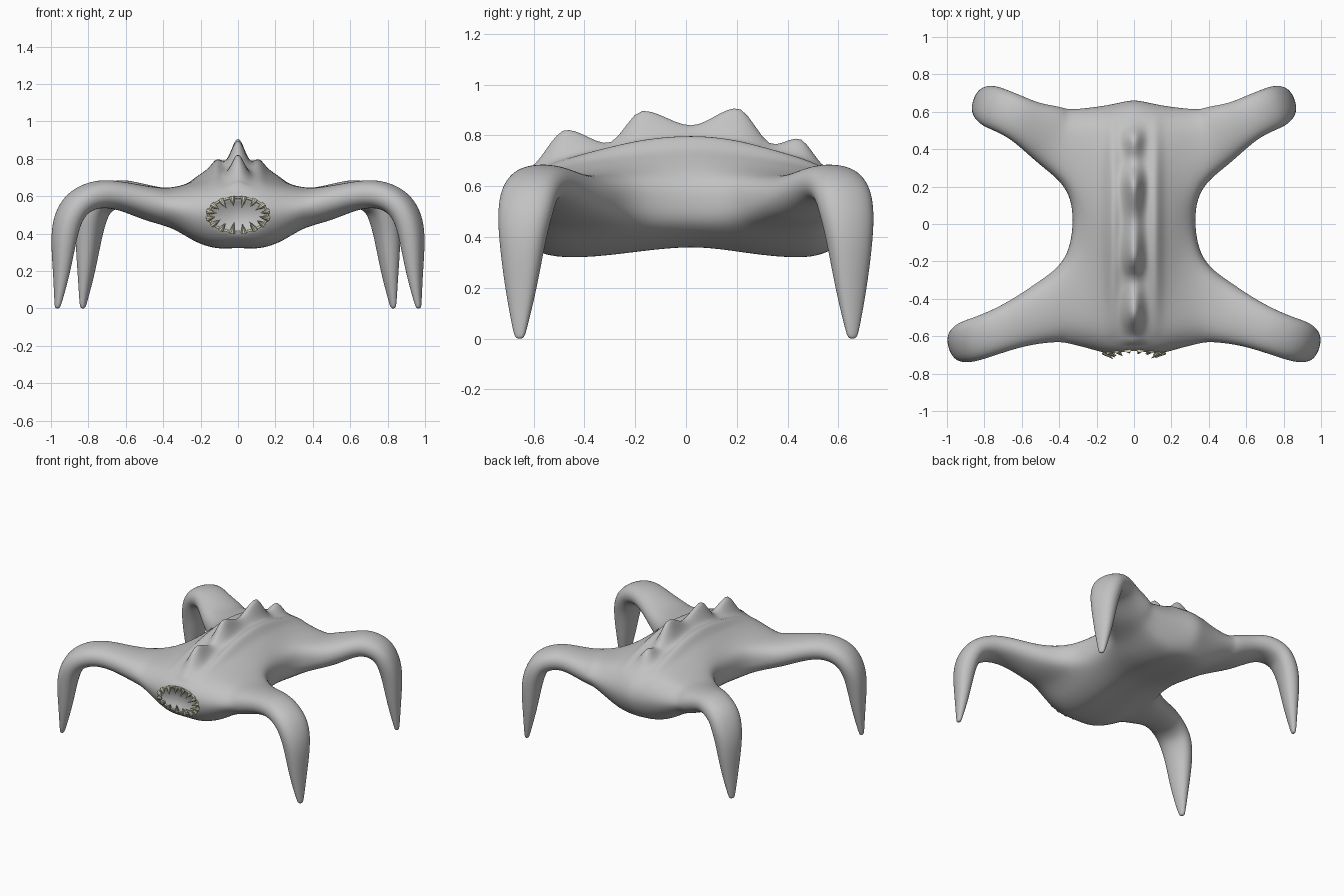
import bpy, bmesh, math
from mathutils import Vector

if "Cube" in bpy.data.objects:
    bpy.data.objects.remove(bpy.data.objects["Cube"])


def material(name, rgb):
    m = bpy.data.materials.new(name)
    m.diffuse_color = (*rgb, 1)
    m.use_nodes = True
    m.node_tree.nodes["Principled BSDF"].inputs["Base Color"].default_value = m.diffuse_color
    return m


hide_grey = material("hide grey", (0.54, 0.54, 0.54))
tooth_bone = material("tooth bone", (0.64, 0.62, 0.45))

# Body cage: a lattice of 9 x 7 columns, three levels high
X = [0, 0.07, 0.14, 0.24, 0.35]
TOP = [[.66, .66, .65, .635, .62], [.70, .70, .69, .665, .645],
       [.75, .76, .74, .68, .65], [.78, .79, .77, .70, .61]]
LOW = [[.345, .345, .35, .385, .45], [.315, .31, .315, .35, .43],
       [.34, .335, .335, .37, .44], [.375, .37, .375, .41, .46]]
FRONT = [.73, .73, .725, .695, .665]
BACK = [.695, .68, .665, .65, .64]


def lattice_point(i, j, k):
    a, row = abs(i), min(j, 6 - j)
    side = -1 if j < 3 else 1
    x = X[a]
    y = side * [.60, .47, .24, 0][row]
    z = [LOW[row][a], .52, TOP[row][a]][k]
    if row == 0:                                   # rounded end walls
        y = side * ((FRONT if j == 0 else BACK)[a] - (0 if k == 1 else .09))
    if a == 4:                                     # narrow waist
        x = [.35, .35, .345, .31][row] + (.01 if k == 1 else 0)
        if row == 2:
            y = side * .20
        if k == 1:
            z = .54
    if j == 3:
        y = .03
    return (math.copysign(x, i), y, z)


bm = bmesh.new()
grid = {(i, j, k): bm.verts.new(lattice_point(i, j, k))
        for i in range(-4, 5) for j in range(7) for k in range(3)
        if abs(i) == 4 or j in (0, 6) or k != 1}


def quad(*keys):
    bm.faces.new([grid[key] for key in keys])


for i in range(-4, 4):
    for j in range(6):
        for k in (0, 2):
            quad((i, j, k), (i + 1, j, k), (i + 1, j + 1, k), (i, j + 1, k))
    for j in (0, 6):
        for k in (0, 1):
            quad((i, j, k), (i + 1, j, k), (i + 1, j, k + 1), (i, j, k + 1))
for i in (-4, 4):
    for j in (2, 3):
        for k in (0, 1):
            quad((i, j, k), (i, j + 1, k), (i, j + 1, k + 1), (i, j, k + 1))

# Legs: rings of (front x, back x, y, z, half width, half thickness, pitch)
RINGS = [(.46, .44, .468, .555, .165, .092, 12), (.60, .55, .521, .598, .128, .075, 12),
         (.73, .635, .575, .62, .114, .075, -4), (.84, .73, .615, .582, .112, .074, -30),
         (.90, .772, .632, .51, .110, .072, -58), (.932, .80, .645, .40, .093, .068, -82),
         (.942, .81, .65, .20, .063, .043, -86), (.962, .828, .655, .03, .026, .018, -88),
         (.966, .83, .655, 0, .016, .012, -90)]
LOOP = [(0, 0), (1, 0), (2, 0), (2, 1), (2, 2), (1, 2), (0, 2), (0, 1)]

for sx in (-1, 1):
    for sy in (-1, 1):
        prev = [grid[(4 * sx, j if sy < 0 else 6 - j, k)] for j, k in LOOP]
        azimuth = math.radians(17 if sy < 0 else 20)
        for xf, xb, y, z, hw, ht, pitch in RINGS:
            p = math.radians(pitch)
            across = Vector((sx * math.sin(azimuth), -sy * math.cos(azimuth), 0))
            up = Vector((-sx * math.sin(p) * math.cos(azimuth),
                         -sy * math.sin(p) * math.sin(azimuth), math.cos(p)))
            centre = Vector((sx * (xf if sy < 0 else xb), sy * y, z))
            ring = []
            for j, k in LOOP:
                s = 1.1 * (.77 if j != 1 and k != 1 else 1)
                ring.append(bm.verts.new(centre + across * (j - 1) * hw * s + up * (k - 1) * ht * s))
            for n in range(8):
                bm.faces.new((prev[n], prev[(n + 1) % 8], ring[(n + 1) % 8], ring[n]))
            prev = ring
        bm.faces.new(prev)

bmesh.ops.recalc_face_normals(bm, faces=bm.faces)
mesh = bpy.data.meshes.new("body")
bm.to_mesh(mesh)
bm.free()
body = bpy.data.objects.new("body", mesh)
bpy.context.collection.objects.link(body)
bpy.context.view_layer.objects.active = body
body.select_set(True)
sub = body.modifiers.new("smooth", 'SUBSURF')
sub.levels = 3
bpy.ops.object.modifier_apply(modifier=sub.name)
mesh = body.data
mesh.materials.append(hide_grey)


def bell(d, w):
    return math.exp(-(d / w) ** 2)


# Spine crest heights along y, eased between peaks and valleys
CREST = [(-.63, .67), (-.47, .822), (-.31, .77), (-.17, .897), (.02, .84),
         (.20, .907), (.345, .765), (.44, .788), (.56, .675)]


def crest(y):
    for (y0, z0), (y1, z1) in zip(CREST, CREST[1:]):
        if y0 <= y <= y1:
            t = (y - y0) / (y1 - y0)
            return z0 + (z1 - z0) * t * t * (3 - 2 * t)
    return 0


# Raise the crest and side ridges, and hollow the mouth
MOUTH_Z, MOUTH_RX, MOUTH_RZ = .50, .16, .092
shifts = []
for v in mesh.vertices:
    x, y, z = v.co
    d = Vector((0, 0, 0))
    if z > .5 and abs(x) < .3:
        w = min(1, max(0, v.normal.z * 2))
        d.z = w * bell(x, .05) * max(0, crest(y) - z)
        d.z += w * .03 * bell(abs(x) - .115, .035) * max(0, 1 - (y / .62) ** 2)
    if y < -.5:
        r2 = (x / MOUTH_RX) ** 2 + ((z - MOUTH_Z) / MOUTH_RZ) ** 2
        d.y = .06 * max(0, 1 - r2)
    shifts.append(d)
for v, d in zip(mesh.vertices, shifts):
    v.co += d
low = min(v.co.z for v in mesh.vertices)
for v in mesh.vertices:
    v.co.z -= low * max(0, 1 - v.co.z / .4)
bpy.ops.object.shade_smooth()
bpy.context.view_layer.update()


def mouth_point(angle):
    x = MOUTH_RX * math.cos(angle)
    z = MOUTH_Z + MOUTH_RZ * math.sin(angle)
    hit, loc, _, _ = body.ray_cast(Vector((x, -2, z)), Vector((0, 1, 0)))
    return loc if hit else Vector((x, -.65, z))


# Teeth: cones around the mouth rim pointing inward and forward
bm = bmesh.new()
COUNT = 16
for n in range(COUNT):
    a = 2 * math.pi * (n + .5) / COUNT
    root = mouth_point(a)
    forward = .25 + .35 * abs(math.cos(a))
    aim = Vector((-math.cos(a) * .8, -forward, -math.sin(a) * .8)).normalized()
    length = .062 if n % 2 else .05
    made = bmesh.ops.create_cone(bm, cap_ends=True, segments=8, radius1=.017, radius2=.001, depth=length)
    turn = aim.to_track_quat('Z', 'Y')
    for v in made["verts"]:
        v.co = root + turn @ (v.co + Vector((0, 0, length / 2 - .005)))
teeth_mesh = bpy.data.meshes.new("teeth")
bm.to_mesh(teeth_mesh)
bm.free()
teeth_mesh.materials.append(tooth_bone)
teeth = bpy.data.objects.new("teeth", teeth_mesh)
bpy.context.collection.objects.link(teeth)

# Gum rim that the teeth grow from
curve = bpy.data.curves.new("mouth_rim", 'CURVE')
curve.dimensions = '3D'
curve.bevel_depth = .006
curve.bevel_resolution = 1
line = curve.splines.new('POLY')
line.points.add(47)
for n, pt in enumerate(line.points):
    pt.co = (*mouth_point(2 * math.pi * n / 48), 1)
line.use_cyclic_u = True
curve.materials.append(tooth_bone)
rim = bpy.data.objects.new("mouth_rim", curve)
bpy.context.collection.objects.link(rim)
